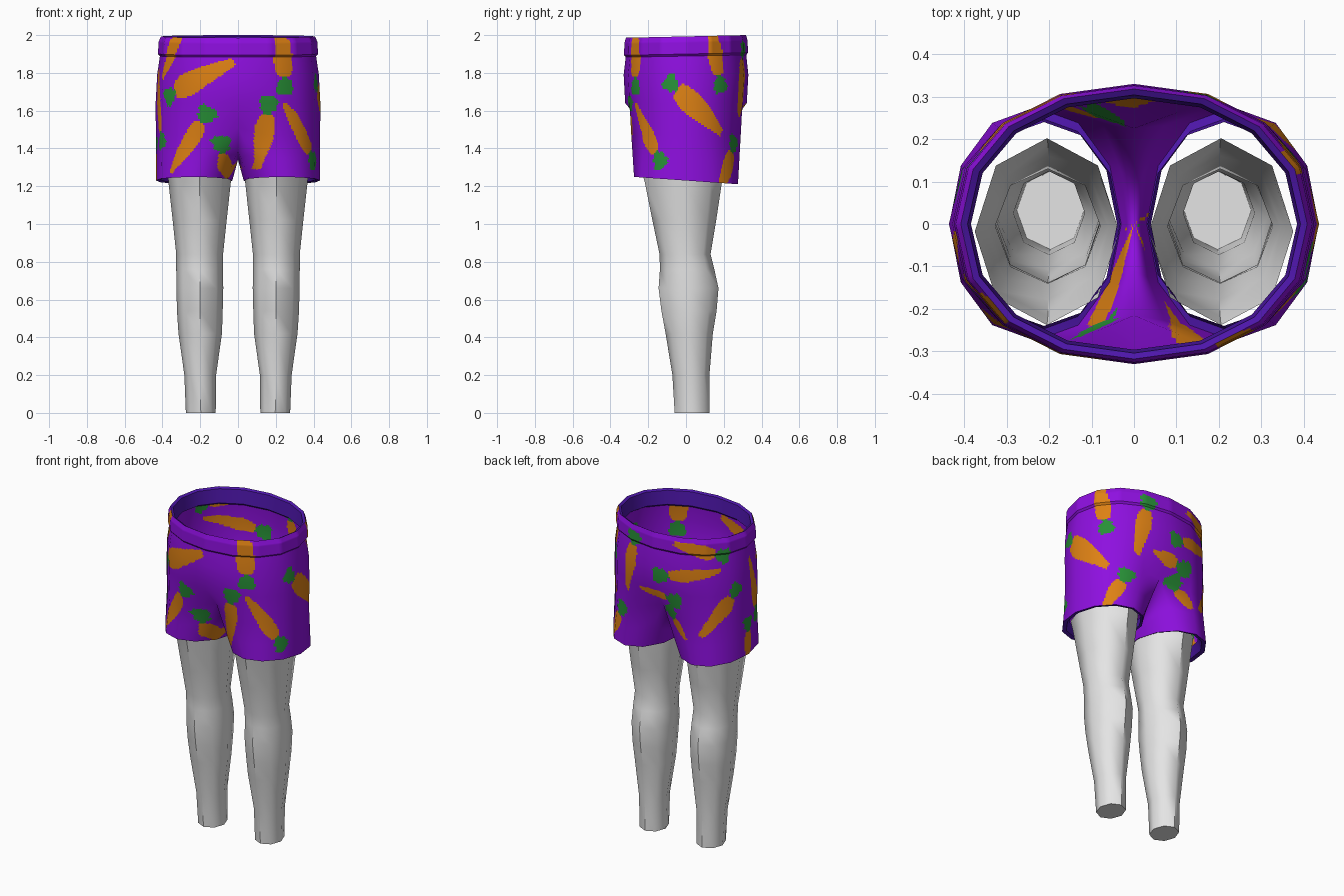
import bpy, bmesh, math
from mathutils import Vector

if "Cube" in bpy.data.objects:
    bpy.data.objects.remove(bpy.data.objects["Cube"])


def material(name, rgb):
    m = bpy.data.materials.new(name)
    m.diffuse_color = (*rgb, 1)
    m.use_nodes = True
    m.node_tree.nodes["Principled BSDF"].inputs["Base Color"].default_value = m.diffuse_color
    return m


PURPLE = material("purple cloth", (0.27, 0.005, 0.74))
ORANGE = material("carrot orange", (0.73, 0.22, 0.007))
GREEN = material("leaf green", (0.021, 0.28, 0.038))
INDIGO = material("indigo lining", (0.075, 0.008, 0.40))
GREY = material("light grey", (0.78, 0.78, 0.78))

# Carrots: crown angle, crown height, tip angle, tip height, half width
CARROTS = [
    (-140, 1.70, -93, 1.86, .070), (-118, 1.535, -143, 1.27, .052),
    (-55, 1.78, -57, 2.08, .060), (-68, 1.58, -71, 1.29, .050),
    (-29, 1.38, -55, 1.64, .050), (-105, 1.37, -105, 1.10, .035),
    (-136, 2.04, -158, 1.77, .050), (-8, 1.71, 35, 1.48, .075),
    (32, 1.79, 23, 2.10, .060), (68, 1.87, 60, 1.57, .052),
    (47, 1.38, 30, 1.16, .050), (143, 1.90, 108, 1.96, .050),
    (104, 1.75, 148, 1.80, .045), (100, 1.60, 74, 1.62, .038),
    (158, 1.62, 130, 1.39, .055), (198, 1.49, 185, 1.82, .050),
    (180, 1.37, 180, 1.13, .045), (107, 1.46, 118, 1.36, .032),
]


def pattern(p):
    """0 cloth, 1 carrot, 2 leaves, from the angle and height of a point."""
    a = math.degrees(math.atan2(p.y / .33, p.x / .43))
    for a0, z0, a1, z1, w in CARROTS:
        k = math.radians(.38)
        ax = Vector((((a1 - a0 + 180) % 360 - 180) * k, z1 - z0))
        d = Vector((((a - a0 + 180) % 360 - 180) * k, p.z - z0))
        length = ax.length
        ax.normalize()
        t = d.dot(ax)
        side = abs(d.x * ax.y - d.y * ax.x)
        u = t / length
        if 0 <= u <= 1:
            if side < w * min(1, .45 + math.sqrt(u / .3) * .55) * (1 - .72 * u ** 1.5):
                return 1
        elif -.095 < t < 0:
            if side < .018 + .028 * min(1, -t / .05) + .008 * math.sin(t * 160):
                return 2
    return 0


def finish(name, bm, mats, angle=None):
    me = bpy.data.meshes.new(name)
    bm.to_mesh(me)
    bm.free()
    ob = bpy.data.objects.new(name, me)
    bpy.context.collection.objects.link(ob)
    for m in mats:
        me.materials.append(m)
    bpy.ops.object.select_all(action='DESELECT')
    ob.select_set(True)
    bpy.context.view_layer.objects.active = ob
    if angle:
        bpy.ops.object.shade_smooth_by_angle(angle=math.radians(angle))
    else:
        bpy.ops.object.shade_smooth()
    return ob


def loft(bm, rings, closed=True, flip=False):
    """Joins successive rings, listed from top to bottom, with quads."""
    vs = [[bm.verts.new(p) for p in r] for r in rings]
    n = len(vs[0])
    for top, low in zip(vs, vs[1:]):
        for i in range(n if closed else n - 1):
            j = (i + 1) % n
            q = [top[i], low[i], low[j], top[j]]
            bm.faces.new(q[::-1] if flip else q)
    return vs


def flipped(rings, s):
    return [[(x * s, y, z) for x, y, z in r] for r in rings]


def body_ring(rx, ry, z, n, a0=-90, tilt=0.0):
    pts = []
    for i in range(n):
        a = math.radians(a0 + 22.5 * i)
        c, s = math.cos(a), math.sin(a)
        x = rx * math.copysign(abs(c) ** .94, c) if abs(c) > 1e-6 else 0
        y = ry * math.copysign(abs(s) ** .94, s)
        pts.append((x, y, z + tilt * y))
    return pts


def leg_ring(rx, ry, z, cx=.2325, tilt=-.07):
    pts = []
    for i in range(12):
        a = math.radians(-120 + 30 * i)
        y = ry * math.sin(a)
        pts.append((cx + rx * math.cos(a), y, z + tilt * y))
    return pts


# Shorts: torso half rings flow into a saddle ring, which becomes a leg tube
saddle = body_ring(.435, .312, 1.47, 9)
saddle[0] = (0, -.215, 1.51)
saddle[8] = (0, .225, 1.51)
torso = [body_ring(.412, .318, 1.9, 9, tilt=.015),
         body_ring(.428, .330, 1.79, 9),
         body_ring(.436, .322, 1.64, 9), saddle]
thigh = saddle + [(0, .11, 1.39), (0, 0, 1.34), (0, -.11, 1.39)]
hem = leg_ring(.2025, .275, 1.23)
middle = [tuple(.45 * a + .55 * b for a, b in zip(p, q)) for p, q in zip(thigh, hem)]
bm = bmesh.new()
for s in (1, -1):
    loft(bm, flipped(torso, s), False, s < 0)
    loft(bm, flipped([thigh, middle, hem], s), True, s < 0)
bmesh.ops.remove_doubles(bm, verts=bm.verts, dist=1e-4)
bm.normal_update()
# Keep the smooth normals of the coarse form while cutting it up for the print
layer = bm.verts.layers.float_vector.new("soft")
for v in bm.verts:
    v[layer] = v.normal
bmesh.ops.subdivide_edges(bm, edges=bm.edges[:], cuts=15, use_grid_fill=True)
for f in bm.faces:
    f.material_index = pattern(f.calc_center_median())
layer = bm.verts.layers.float_vector["soft"]
normals = [v[layer].normalized() for v in bm.verts]
bm.verts.layers.float_vector.remove(layer)
shorts = finish("shorts", bm, [PURPLE, ORANGE, GREEN])
shorts.data.normals_split_custom_set_from_vertices(normals)

# Waistband: printed outside, plain lining inside
bm = bmesh.new()
loft(bm, [body_ring(.410, .316, 1.885, 16, tilt=.02),
          body_ring(.424, .328, 1.90, 16, tilt=.02),
          body_ring(.420, .326, 1.965, 16, tilt=.02),
          body_ring(.408, .318, 1.993, 16, tilt=.022)])
bmesh.ops.subdivide_edges(bm, edges=bm.edges[:], cuts=9, use_grid_fill=True)
for f in bm.faces:
    f.material_index = pattern(f.calc_center_median())
loft(bm, [body_ring(.408, .318, 1.993, 16, tilt=.022),
          body_ring(.392, .304, 1.985, 16, tilt=.022),
          body_ring(.384, .296, 1.90, 16, tilt=.02),
          body_ring(.408, .314, 1.885, 16, tilt=.02)])
bm.faces.ensure_lookup_table()
for f in bm.faces[-48:]:
    f.material_index = 3
finish("waistband", bm, [PURPLE, ORANGE, GREEN, INDIGO], 35)

# Legs: octagonal sections as height, centre x, radius x, y front, y back
SECTIONS = [(1.29, .205, .170, -.238, .202), (1.22, .203, .165, -.218, .190),
            (1.02, .203, .143, -.178, .160), (.84, .203, .124, -.140, .130),
            (.76, .203, .124, -.138, .150), (.66, .202, .124, -.145, .172),
            (.54, .202, .121, -.130, .162), (.42, .200, .115, -.108, .142),
            (.20, .200, .084, -.072, .124), (0, .197, .079, -.060, .124)]
for s, side in ((1, "right"), (-1, "left")):
    rings = []
    for z, cx, rx, y0, y1 in SECTIONS:
        rings.append([(cx + rx * math.cos(i * math.pi / 4),
                       (y0 + y1) / 2 + (y1 - y0) / 2 * math.sin(i * math.pi / 4), z)
                      for i in range(8)])
    bm = bmesh.new()
    vs = loft(bm, flipped(rings, s), True, s < 0)
    bm.faces.new(vs[-1] if s < 0 else vs[-1][::-1])
    finish(side + "_leg", bm, [GREY], 50)

    # Hem lining folded up inside the shorts leg
    bm = bmesh.new()
    loft(bm, flipped([hem, leg_ring(.186, .252, 1.235, .226),
                      leg_ring(.180, .240, 1.29, .212)], s), True, s > 0)
    bmesh.ops.reverse_faces(bm, faces=bm.faces[:])
    finish(side + "_hem_lining", bm, [INDIGO], 35)
